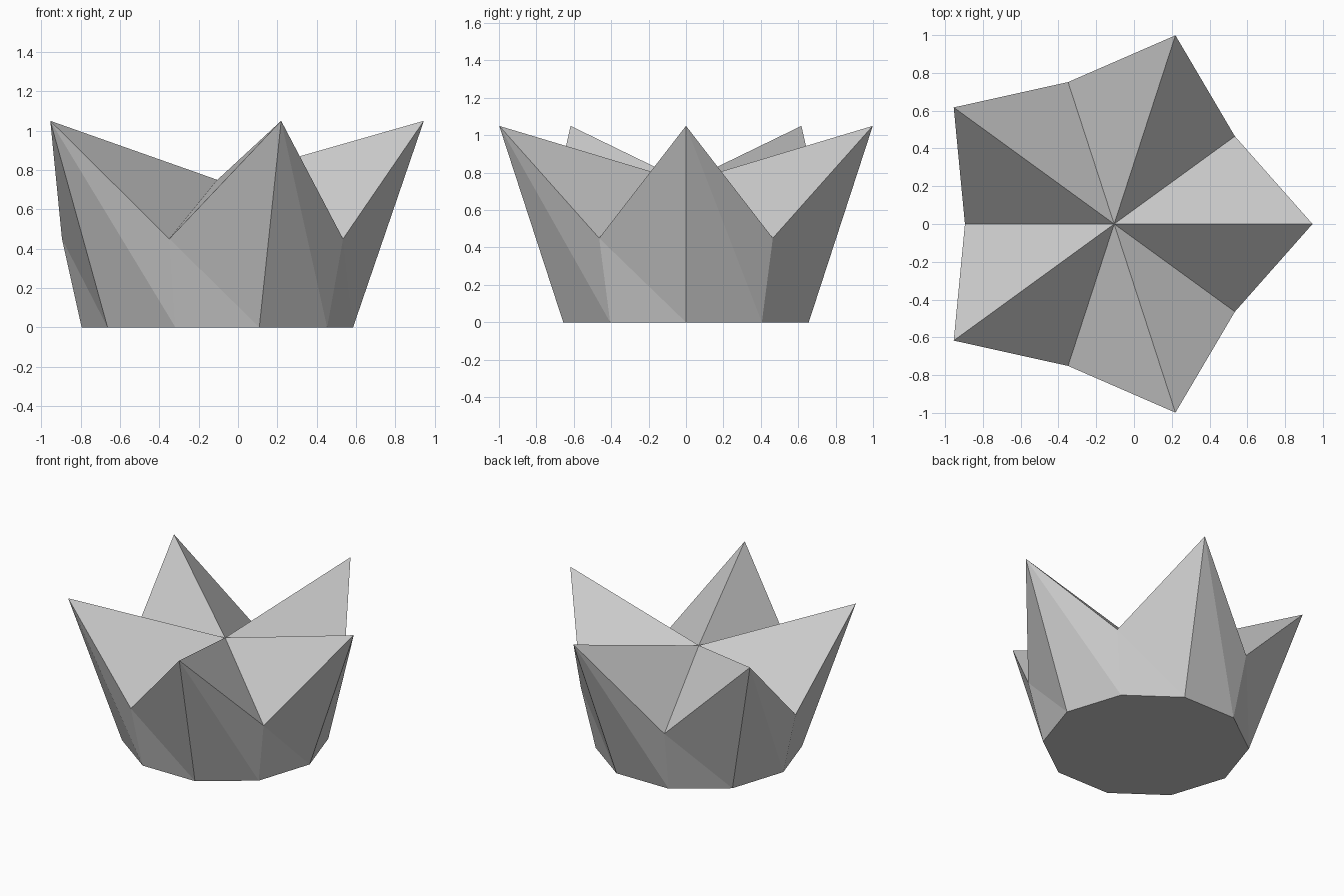
import bpy
import bmesh
from math import cos, sin, pi

cube = bpy.data.objects.get("Cube")
if cube:
    bpy.data.objects.remove(cube, do_unlink=True)

SIDES = 10
CENTRE_X = -0.105

grey = bpy.data.materials.new("plain grey")
grey.use_nodes = True
colour = (0.6, 0.6, 0.6, 1)
grey.diffuse_color = colour
grey.node_tree.nodes["Principled BSDF"].inputs["Base Color"].default_value = colour

bm = bmesh.new()


def ring_point(i, radius, z):
    a = 2 * pi * i / SIDES
    return bm.verts.new((CENTRE_X + radius * cos(a), radius * sin(a), z))


# Round foot, and a rim alternating between tall tips and low valleys
foot = [ring_point(i, 0.69, 0) for i in range(SIDES)]
rim = [ring_point(i, 0.79, 0.45) if i % 2 else ring_point(i, 1.05, 1.05)
       for i in range(SIDES)]
hub = bm.verts.new((CENTRE_X, 0, 0.75))

# Folded walls, pleated top and flat base
for i in range(SIDES):
    j = (i + 1) % SIDES
    bm.faces.new((foot[i], foot[j], rim[i]))
    bm.faces.new((rim[i], foot[j], rim[j]))
    bm.faces.new((rim[i], rim[j], hub))
bm.faces.new(foot[::-1])

mesh = bpy.data.meshes.new("star_crown")
bm.to_mesh(mesh)
bm.free()
mesh.materials.append(grey)
crown = bpy.data.objects.new("star_crown", mesh)
bpy.context.collection.objects.link(crown)
